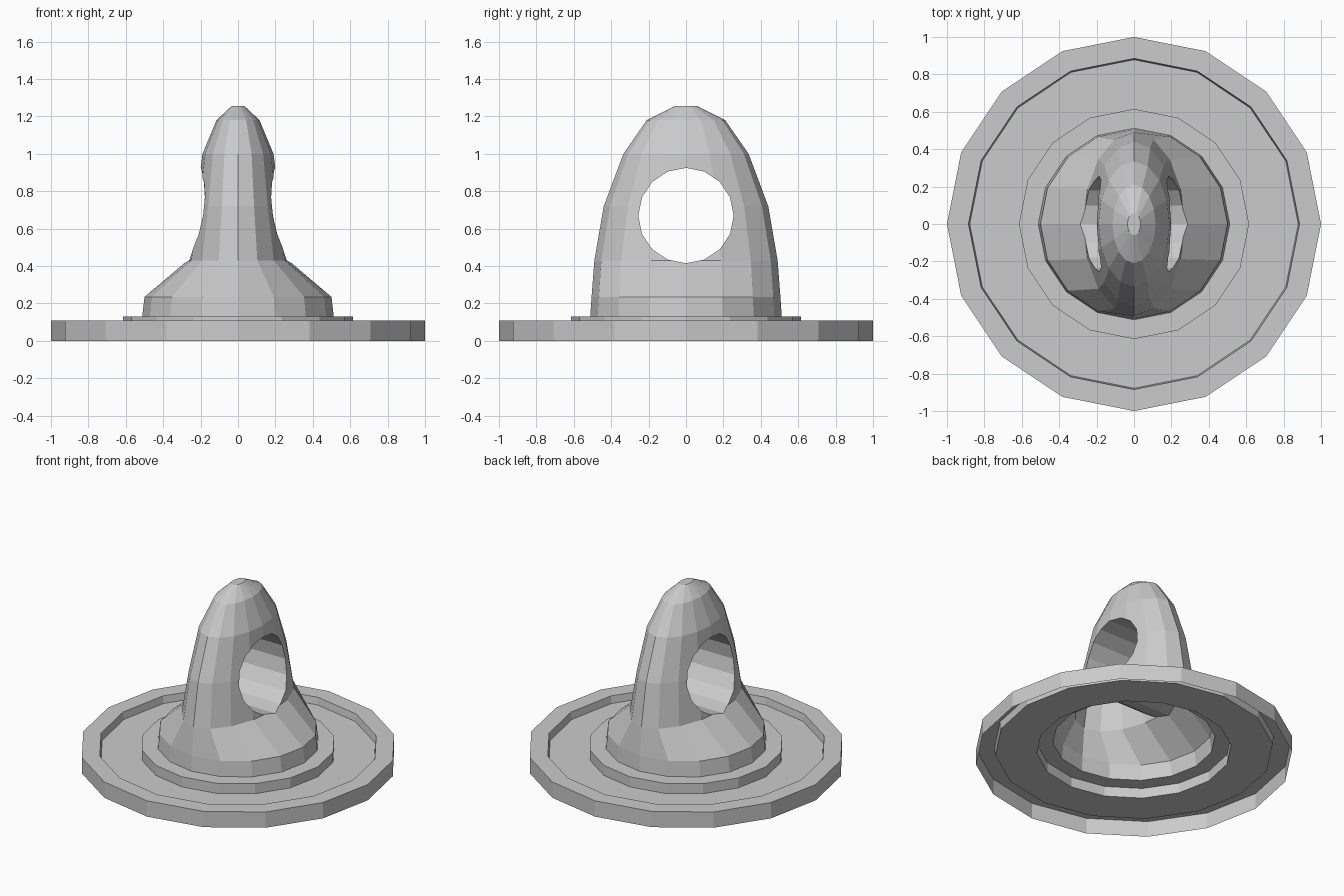
import bpy
import bmesh
import math

SIDES = 16

start = bpy.data.objects.get("Cube")
if start:
    bpy.data.objects.remove(start, do_unlink=True)

grey = bpy.data.materials.new("light grey")
grey.use_nodes = True
grey.diffuse_color = (0.6, 0.6, 0.6, 1)
grey.node_tree.nodes["Principled BSDF"].inputs["Base Color"].default_value = (0.6, 0.6, 0.6, 1)


def loft(name, rings, capped):
    """Skin a stack of elliptical rings given as (x radius, y radius, z)."""
    bm = bmesh.new()
    loops = []
    for rx, ry, z in rings:
        angles = [2 * math.pi * i / SIDES for i in range(SIDES)]
        loops.append([bm.verts.new((rx * math.cos(a), ry * math.sin(a), z)) for a in angles])
    for low, high in zip(loops, loops[1:]):
        for i in range(SIDES):
            j = (i + 1) % SIDES
            bm.faces.new((low[i], low[j], high[j], high[i]))
    if capped:
        bm.faces.new(loops[0][::-1])
        bm.faces.new(loops[-1])
    mesh = bpy.data.meshes.new(name)
    bm.to_mesh(mesh)
    bm.free()
    mesh.materials.append(grey)
    obj = bpy.data.objects.new(name, mesh)
    bpy.context.collection.objects.link(obj)
    return obj


# Thin base plate: outer wall, raised rim, sunken floor and raised inner step
plate_profile = [(1, 0), (1, 0.11), (0.885, 0.11), (0.878, 0.06),
                 (0.615, 0.06), (0.615, 0.13), (0.512, 0.13)]
loft("base_plate", [(r, r, z) for r, z in plate_profile], False)

# Flared grip that narrows from a round foot to an oval dome
grip = loft("grip", [
    (0.512, 0.512, 0.13), (0.5, 0.505, 0.235), (0.27, 0.49, 0.43),
    (0.225, 0.44, 0.72), (0.19, 0.335, 1.0), (0.115, 0.21, 1.18),
    (0.035, 0.06, 1.255)], True)

# Round hole through the grip from side to side
cutter = loft("hole_cutter", [(0.255, 0.255, -1), (0.255, 0.255, 1)], True)
cutter.rotation_euler.y = math.pi / 2
cutter.location.z = 0.67
cutter.hide_render = True
cut = grip.modifiers.new("hole", 'BOOLEAN')
cut.operation = 'DIFFERENCE'
cut.solver = 'EXACT'
cut.object = cutter
bpy.context.view_layer.update()
bpy.context.view_layer.objects.active = grip
bpy.ops.object.modifier_apply(modifier=cut.name)
bpy.data.objects.remove(cutter, do_unlink=True)

# Open the underside of the hollow grip
bm = bmesh.new()
bm.from_mesh(grip.data)
bottom = [f for f in bm.faces if all(v.co.z < 0.14 for v in f.verts)]
bmesh.ops.delete(bm, geom=bottom, context='FACES')
bm.to_mesh(grip.data)
bm.free()
